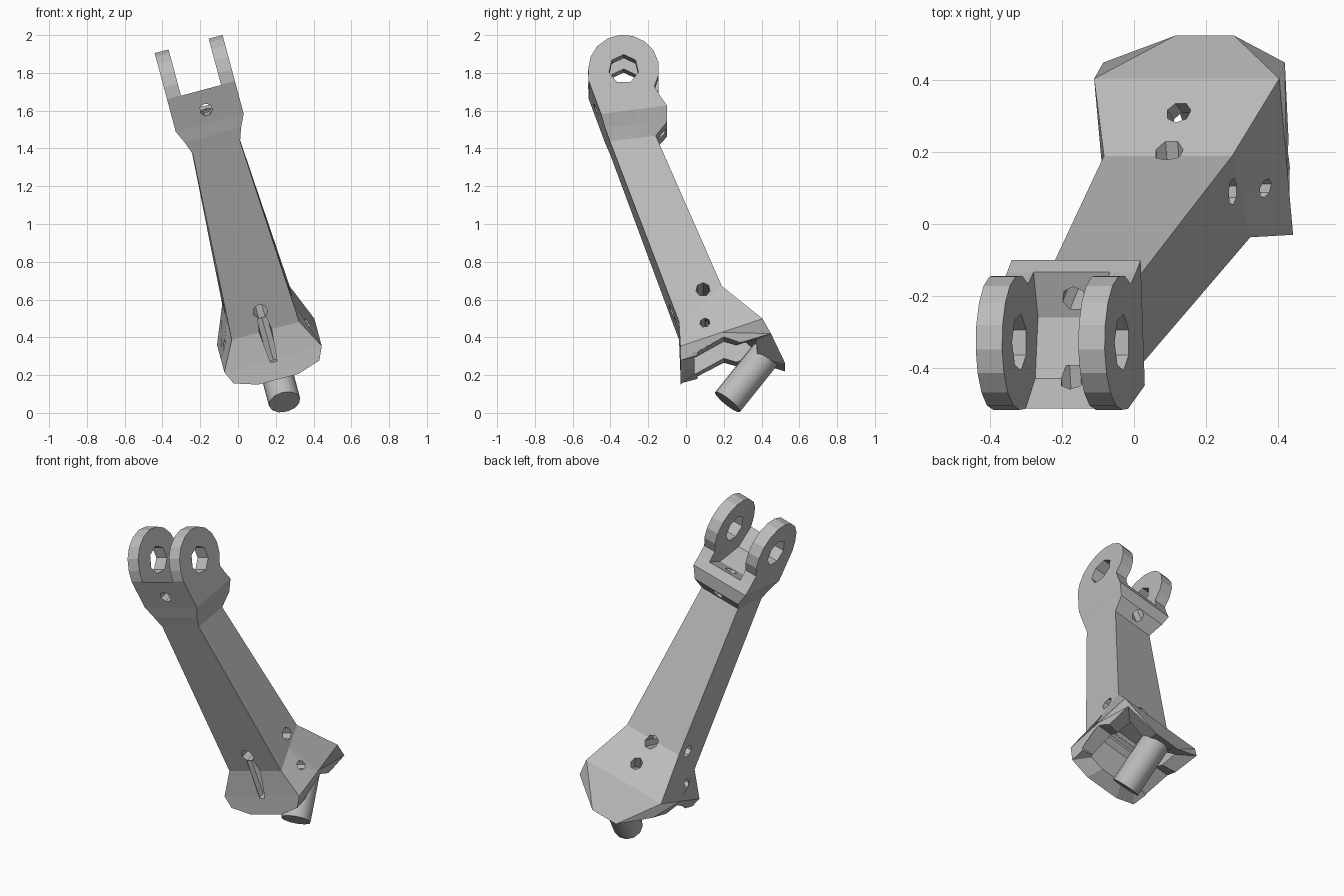
import bpy, bmesh, math
from mathutils import Matrix, Vector

cube = bpy.data.objects.get("Cube")
if cube:
    bpy.data.objects.remove(cube, do_unlink=True)

# Everything is built in one leaning frame, with x as the hinge direction
FRAME = Matrix.Translation((-0.213, 0, 1.772)) @ Matrix.Rotation(math.radians(-15), 4, 'Y')

grey = bpy.data.materials.new("plain_grey")
grey.use_nodes = True
grey.diffuse_color = (0.5, 0.5, 0.5, 1)
grey.node_tree.nodes["Principled BSDF"].inputs["Base Color"].default_value = (0.5, 0.5, 0.5, 1)


def finish(name, bm):
    bmesh.ops.recalc_face_normals(bm, faces=bm.faces[:])
    mesh = bpy.data.meshes.new(name)
    bm.to_mesh(mesh)
    bm.free()
    mesh.materials.append(grey)
    obj = bpy.data.objects.new(name, mesh)
    obj.matrix_world = FRAME
    bpy.context.collection.objects.link(obj)
    return obj


def prism(name, profile, x0, x1):
    """Extrude a (y, z) profile along the hinge direction."""
    bm = bmesh.new()
    low, high = ([bm.verts.new((x, y, z)) for y, z in profile] for x in (x0, x1))
    bm.faces.new(low)
    bm.faces.new(high[::-1])
    n = len(profile)
    for i in range(n):
        j = (i + 1) % n
        bm.faces.new((low[i], low[j], high[j], high[i]))
    return finish(name, bm)


def rod(name, start, end, radius, sides):
    a, b = Vector(start), Vector(end)
    bm = bmesh.new()
    turn = (b - a).to_track_quat('Z', 'Y').to_matrix().to_4x4()
    bmesh.ops.create_cone(bm, cap_ends=True, segments=sides, radius1=radius, radius2=radius,
                          depth=(b - a).length, matrix=Matrix.Translation((a + b) / 2) @ turn)
    return finish(name, bm)


def cut(target, cutter):
    cutter.hide_render = True
    mod = target.modifiers.new("cut", 'BOOLEAN')
    mod.operation = 'DIFFERENCE'
    mod.solver = 'EXACT'
    mod.object = cutter
    bpy.context.view_layer.objects.active = target
    bpy.ops.object.modifier_apply(modifier=mod.name)
    bpy.data.objects.remove(cutter, do_unlink=True)


def section(front, back, half):
    """Right half of a ring: front inner, front corner, side, back corner."""
    mid = [(f + b) / 2 for f, b in zip(front, back)]
    return [(half * 0.45, *front), (half, *front), (half, *mid), (half, *back)]


# Arm: fork crown, waist, shaft and flared foot
halves = [
    section((-0.515, -0.065), (-0.135, -0.15), 0.186),
    section((-0.45, -0.245), (-0.10, -0.20), 0.186),
    section((-0.43, -0.31), (-0.10, -0.28), 0.155),
    section((-0.403, -0.38), (-0.16, -0.35), 0.13),
    section((-0.037, -1.385), (0.19, -1.19), 0.185),
    section((-0.03, -1.54), (0.405, -1.39), 0.267),
    [(0.11, -0.03, -1.65), (0.235, -0.03, -1.61), (0.262, 0.45, -1.47), (0.085, 0.525, -1.585)],
]
bm = bmesh.new()
rings = [[bm.verts.new(p) for p in h + [(-x, y, z) for x, y, z in h[::-1]]] for h in halves]
for upper, lower in zip(rings, rings[1:]):
    for i in range(8):
        j = (i + 1) % 8
        bm.faces.new((upper[i], upper[j], lower[j], lower[i]))
bm.faces.new(rings[0])
hub = bm.verts.new((0, 0.2, -1.5))
for i in range(8):
    bm.faces.new((rings[-1][i], rings[-1][(i + 1) % 8], hub))
arm = finish("arm", bm)

# Trough between the fork prongs
cut(arm, prism("trough_cutter", [(-0.515, -0.066), (-0.43, -0.17), (-0.26, -0.20), (-0.13, -0.15),
                                 (-0.13, 0.1), (-0.53, 0.1), (-0.53, -0.066)], -0.11, 0.11))
# Hollow foot with arched side walls
cut(arm, prism("hollow_cutter", [(0.045, -1.8), (0.045, -1.42), (0.12, -1.36), (0.27, -1.36),
                                 (0.37, -1.45), (0.40, -1.8)], -0.17, 0.17))
cut(arm, prism("arch_cutter", [(0.06, -1.7), (0.06, -1.57), (0.2, -1.49), (0.33, -1.53),
                               (0.40, -1.7)], -0.4, 0.4))
# Screw holes and the grooves that open onto the faces
holes = [
    ((0, -0.55, -0.19), (0, -0.40, -0.155), 0.035),
    ((0, -0.24, -0.13), (0, -0.08, -0.38), 0.035),
    ((0, -0.15, -1.30), (0, 0.30, -1.17), 0.04),
    ((0, -0.04, -1.31), (0, 0.0, -1.55), 0.036),
    ((0, 0.34, -1.22), (0, 0.27, -1.42), 0.035),
    ((-0.4, 0.09, -1.207), (0.4, 0.09, -1.207), 0.038),
    ((-0.4, 0.10, -1.40), (0.4, 0.10, -1.40), 0.027),
]
for start, end, radius in holes:
    cut(arm, rod("hole_cutter", start, end, radius, 7))

# Fork prongs with pivot holes
arc = [math.radians(-30 + 210 * i / 10) for i in range(11)]
outline = [(-0.33 + 0.188 * math.cos(a), 0.188 * math.sin(a)) for a in arc]
outline += [(-0.515, -0.065), (-0.135, -0.15)]
for name, side in (("left_prong", 1), ("right_prong", -1)):
    prong = prism(name, outline, side * 0.11, side * 0.186)
    cut(prong, rod("pivot_cutter", (-0.4, -0.33, 0), (0.4, -0.33, 0), 0.08, 7))

# Angled pin under the foot
rod("foot_pin", (0, 0.22, -1.775), (0, 0.425, -1.51), 0.085, 12)
pin = bpy.data.objects["foot_pin"]
bpy.ops.object.select_all(action='DESELECT')
pin.select_set(True)
bpy.context.view_layer.objects.active = pin
bpy.ops.object.shade_smooth_by_angle(angle=math.radians(35))
